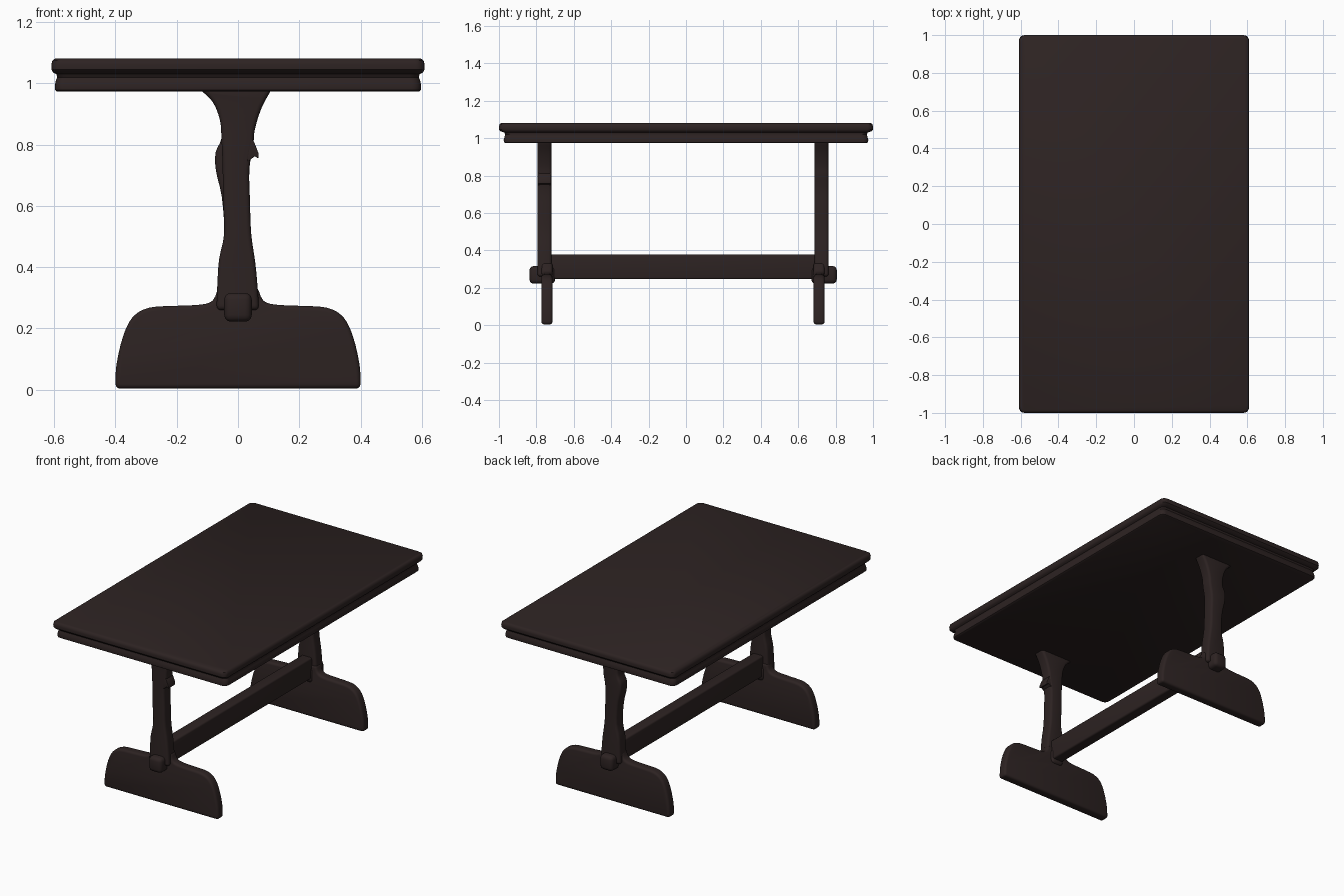
import bpy, bmesh, math
from mathutils import Vector

if "Cube" in bpy.data.objects:
    bpy.data.objects.remove(bpy.data.objects["Cube"])

wood = bpy.data.materials.new("dark_brown_wood")
wood.diffuse_color = (0.026, 0.0165, 0.016, 1)
wood.use_nodes = True
wood.node_tree.nodes["Principled BSDF"].inputs["Base Color"].default_value = wood.diffuse_color


def finish(name, bm):
    bmesh.ops.recalc_face_normals(bm, faces=bm.faces)
    me = bpy.data.meshes.new(name)
    bm.to_mesh(me)
    bm.free()
    me.materials.append(wood)
    for p in me.polygons:
        p.use_smooth = True
    me.set_sharp_from_angle(angle=math.radians(40))
    ob = bpy.data.objects.new(name, me)
    bpy.context.collection.objects.link(ob)
    return ob


def bevel_sharp(bm, width, seg=3):
    bmesh.ops.recalc_face_normals(bm, faces=bm.faces)
    edges = [e for e in bm.edges if e.calc_face_angle(0) > math.radians(50)]
    bmesh.ops.bevel(bm, geom=edges, offset=width, segments=seg, profile=0.5,
                    affect='EDGES', clamp_overlap=False)


def smooth_path(pts, n=3):
    """Catmull-Rom curve through open 2D points."""
    p = [Vector(q) for q in pts]
    p = [2 * p[0] - p[1]] + p + [2 * p[-1] - p[-2]]
    out = []
    for a, b, c, d in zip(p, p[1:], p[2:], p[3:]):
        for i in range(n):
            t = i / n
            out.append(0.5 * (2 * b + (c - a) * t + (2 * a - 5 * b + 4 * c - d) * t * t
                              + (3 * b - a - 3 * c + d) * t ** 3))
    return [tuple(v) for v in out] + [tuple(p[-2])]


def prism(name, outline, y0, y1, width):
    """Extrude an x-z outline along y and round its edges."""
    bm = bmesh.new()
    face = bm.faces.new([bm.verts.new((x, y0, z)) for x, z in outline])
    ext = bmesh.ops.extrude_face_region(bm, geom=[face])['geom']
    bmesh.ops.translate(bm, vec=(0, y1 - y0, 0),
                        verts=[v for v in ext if isinstance(v, bmesh.types.BMVert)])
    bevel_sharp(bm, width)
    return finish(name, bm)


def box(name, x0, x1, y0, y1, z0, z1, width):
    return prism(name, [(x0, z0), (x1, z0), (x1, z1), (x0, z1)], y0, y1, width)


# Table top: stacked rounded rectangles following the moulded edge
def ring(bm, hx, hy, z, r=0.03, n=5):
    vs = []
    for k, (sx, sy) in enumerate([(1, 1), (-1, 1), (-1, -1), (1, -1)]):
        for i in range(n + 1):
            a = (k + i / n) * math.pi / 2
            vs.append(bm.verts.new((sx * (hx - r) + r * math.cos(a),
                                    sy * (hy - r) + r * math.sin(a), z)))
    return vs


edge = [(0.590, 0.965, 0.973), (0.597, 0.973, 0.978), (0.598, 0.975, 0.990),
        (0.595, 0.970, 1.008), (0.590, 0.966, 1.020), (0.593, 0.972, 1.030),
        (0.604, 0.990, 1.036), (0.609, 0.999, 1.045), (0.609, 1.000, 1.062),
        (0.606, 0.997, 1.074), (0.597, 0.988, 1.081)]
bm = bmesh.new()
rings = [ring(bm, *e) for e in edge]
for a, b in zip(rings, rings[1:]):
    for i in range(len(a)):
        j = (i + 1) % len(a)
        bm.faces.new((a[i], a[j], b[j], b[i]))
bm.faces.new(rings[0])
bm.faces.new(rings[-1])
finish("table_top", bm)

# Feet: broad rounded plank with a neck rising to the post
half = smooth_path([(0.40, 0.004), (0.397, 0.08), (0.375, 0.175), (0.343, 0.238),
                    (0.29, 0.268), (0.20, 0.274), (0.12, 0.278), (0.082, 0.292),
                    (0.064, 0.335)])
foot = half + [(-x, z) for x, z in reversed(half)]
prism("front_foot", foot, -0.773, -0.714, 0.014)
prism("back_foot", foot, 0.682, 0.741, 0.014)

# Posts: flared at the top, waisted, swelling towards the foot
right = smooth_path([(0.068, 0.26), (0.065, 0.32), (0.057, 0.41), (0.043, 0.51),
                     (0.039, 0.62), (0.037, 0.72), (0.050, 0.80), (0.055, 0.85),
                     (0.077, 0.92), (0.112, 0.985)])
left_top = [(-0.13, 0.985), (-0.083, 0.94), (-0.059, 0.88), (-0.054, 0.82)]
left_low = [(-0.045, 0.51), (-0.062, 0.425), (-0.068, 0.33), (-0.070, 0.26)]
plain = smooth_path(left_top + [(-0.050, 0.72), (-0.049, 0.62)] + left_low)
bulged = smooth_path(left_top + [(-0.073, 0.775), (-0.072, 0.715), (-0.053, 0.63)] + left_low)
prism("front_post", right + plain, -0.794, -0.719, 0.014)
prism("back_post", right + bulged, 0.687, 0.762, 0.014)

# Carved nub on the front post
prism("carved_nub", [(0.03, 0.83), (0.052, 0.81), (0.067, 0.772), (0.067, 0.755),
                     (0.054, 0.762), (0.03, 0.742)], -0.793, -0.722, 0.003)

# Long stretcher and its through pegs
box("stretcher", -0.036, 0.036, -0.75, 0.72, 0.246, 0.378, 0.010)
box("front_peg", -0.045, 0.045, -0.837, -0.70, 0.222, 0.316, 0.022)
box("back_peg", -0.045, 0.045, 0.67, 0.806, 0.222, 0.316, 0.022)
